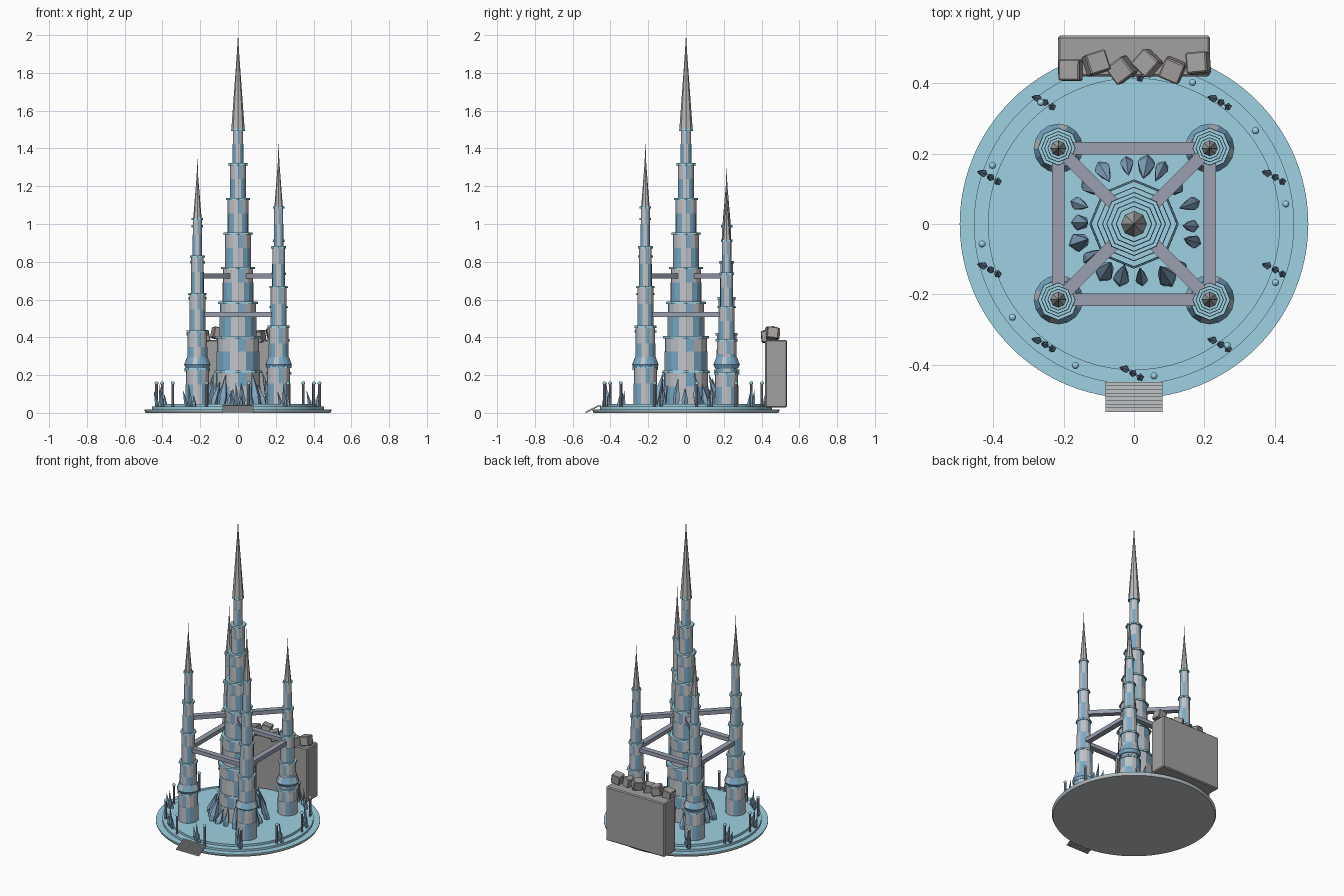
import bpy, bmesh, math, random
from mathutils import Vector, Matrix, Euler

random.seed(4)
cube = bpy.data.objects.get("Cube")
if cube:
    bpy.data.objects.remove(cube)


def material(name, rgb):
    m = bpy.data.materials.new(name)
    m.use_nodes = True
    m.diffuse_color = (*rgb, 1)
    m.node_tree.nodes["Principled BSDF"].inputs["Base Color"].default_value = (*rgb, 1)
    return m


TEAL = material("pale teal", (0.34, 0.64, 0.76))
STONE = material("light stone", (0.53, 0.55, 0.57))
GLASS = material("blue glass", (0.20, 0.41, 0.58))
CRYSTAL = material("crystal blue", (0.22, 0.37, 0.52))
BRIDGE = material("lavender grey", (0.32, 0.35, 0.43))
ROCK = material("warm rock", (0.37, 0.355, 0.345))
METAL = material("spire grey", (0.50, 0.50, 0.50))


def finish(name, bm, mats, smooth=False):
    bmesh.ops.recalc_face_normals(bm, faces=bm.faces)
    me = bpy.data.meshes.new(name)
    bm.to_mesh(me)
    bm.free()
    for m in mats:
        me.materials.append(m)
    ob = bpy.data.objects.new(name, me)
    bpy.context.collection.objects.link(ob)
    if smooth:
        bpy.ops.object.select_all(action='DESELECT')
        ob.select_set(True)
        bpy.context.view_layer.objects.active = ob
        bpy.ops.object.shade_smooth_by_angle(angle=math.radians(35))
    return ob


def drum(bm, x, y, z0, z1, r0, r1, sides, paint=lambda i: 0):
    """Prism or cone frustum; paint gives the material of each side, -1 the caps."""
    mat = Matrix.Translation((x, y, (z0 + z1) / 2))
    made = bmesh.ops.create_cone(bm, cap_ends=True, segments=sides, radius1=r0,
                                 radius2=r1, depth=z1 - z0, matrix=mat)
    for f in {f for v in made["verts"] for f in v.link_faces}:
        c = f.calc_center_median() - Vector((x, y, 0))
        if abs(f.normal.z) > 0.9:
            f.material_index = paint(-1)
        else:
            f.material_index = paint(int(math.atan2(c.y, c.x) % math.tau / math.tau * sides))


def box(bm, centre, size, rot=(0, 0, 0)):
    mat = Matrix.LocRotScale(Vector(centre), Euler(rot), Vector(size))
    bmesh.ops.create_cube(bm, size=1, matrix=mat)


def shard(bm, foot, tip, radius, sides=5):
    """Gem-like point: narrow foot, wide shoulder, sharp tip."""
    foot, tip = Vector(foot), Vector(tip)
    axis = tip - foot
    turn = axis.to_track_quat('Z', 'Y').to_matrix().to_4x4()
    for a, b, r0, r1 in ((0, 0.25, 0.75, 1), (0.25, 1, 1, 0)):
        mat = Matrix.Translation(foot + axis * (a + b) / 2) @ turn
        bmesh.ops.create_cone(bm, cap_ends=True, segments=sides, radius1=radius * r0,
                              radius2=radius * r1, depth=axis.length * (b - a), matrix=mat)


def polar(r, degrees, z):
    a = math.radians(degrees)
    return Vector((r * math.cos(a), r * math.sin(a), z))


def tower(name, x, y, floor, top, tip, radii, lip, spire_r, neck_at):
    """Stepped tower: striped tiers with octagonal teal ledges and a needle spire."""
    bm = bmesh.new()
    step = (top - floor) / len(radii)
    for k, r in enumerate(radii):
        z = floor + k * step
        drum(bm, x, y, z, z + step * 0.55, r, r, 16, lambda i: 1 if i % 4 in (1, 2) else 0)
        drum(bm, x, y, z + step * 0.55, z + step - 0.012, r * 0.98, r * 0.98, 16,
             lambda i: 1 if i % 4 == 0 else 0)
        drum(bm, x, y, z + step - 0.012, z + step, r + lip, r + lip * 0.8, 8, lambda i: 2)
    finish(name + "_shaft", bm, [STONE, GLASS, TEAL])
    bm = bmesh.new()
    neck = top + (tip - top) * neck_at
    drum(bm, x, y, top, neck, spire_r, spire_r * 0.18, 8)
    drum(bm, x, y, neck, tip, spire_r * 0.18, 0.0005, 8)
    finish(name + "_spire", bm, [METAL])


# Stepped round platform
bm = bmesh.new()
drum(bm, 0, 0, 0, 0.013, 0.488, 0.495, 96)
finish("platform_underside", bm, [STONE], True)
bm = bmesh.new()
for z0, z1, r in ((0.013, 0.019, 0.495), (0.019, 0.033, 0.455), (0.033, 0.047, 0.415)):
    drum(bm, 0, 0, z0, z1, r, r, 96)
finish("platform_steps", bm, [TEAL], True)

# Central tower
tower("central_tower", 0, 0, 0.04, 1.505, 2.0,
      [0.118, 0.114, 0.097, 0.082, 0.07, 0.056, 0.043, 0.028], 0.009, 0.035, 0.8)

# Four corner towers with a flared, panelled collar
C = 0.215
for name, sx, sy, tip in (("front_left", 1, -1, 1.43), ("front_right", -1, -1, 1.35),
                          ("back_right", -1, 1, 1.30), ("back_left", 1, 1, 1.20)):
    x, y = sx * C, sy * C
    tower(name + "_tower", x, y, 0.04, tip * 0.765, tip,
          [0.062, 0.053, 0.043, 0.034, 0.025], 0.006, 0.022, 0.7)
    bm = bmesh.new()
    drum(bm, x, y, 0.235, 0.255, 0.06, 0.07, 16)
    drum(bm, x, y, 0.255, 0.295, 0.07, 0.055, 16, lambda i: 1 if i % 4 == 3 else 0)
    finish(name + "_collar", bm, [GLASS, STONE])

# Perimeter bridges and upper diagonal bridges
bm = bmesh.new()
for k in range(4):
    spin = k * math.pi / 2
    mid = Matrix.Rotation(spin, 3, 'Z') @ Vector((C, 0, 0.52))
    box(bm, mid, (0.036, 2 * C - 0.07, 0.026), (0, 0, spin))
finish("outer_bridges", bm, [BRIDGE])
bm = bmesh.new()
for k in range(4):
    box(bm, polar(0.18, 45 + 90 * k, 0.725), (0.23, 0.036, 0.026),
        (0, 0, math.radians(45 + 90 * k)))
finish("inner_bridges", bm, [BRIDGE])

# Crystals leaning on the central tower
bm = bmesh.new()
for k in range(18):
    a = k * 20 + random.uniform(-4, 4)
    h = random.uniform(0.12, 0.23)
    r = random.uniform(0.16, 0.19)
    shard(bm, polar(r, a, 0.04), polar(r - random.uniform(0.03, 0.055), a, h),
          random.uniform(0.018, 0.028))
finish("tower_crystals", bm, [CRYSTAL])

# Small crystal clusters around the rim
bm = bmesh.new()
for k in range(10):
    mid = polar(0.425, 18 + 36 * k, 0.03)
    for dx, dy, h in ((-0.02, 0.012, 0.09), (0, 0, 0.13), (0.018, -0.012, 0.07)):
        foot = mid + Vector((dx, dy, 0))
        shard(bm, foot, foot + Vector((dx * 0.5 - 0.012, 0.006, h)), 0.011)
finish("rim_crystals", bm, [CRYSTAL])

# Lamp posts around the rim
bm, lamps = bmesh.new(), bmesh.new()
for k in range(12):
    p = polar(0.435, 7.5 + 30 * k, 0)
    drum(bm, p.x, p.y, 0.03, 0.155, 0.007, 0.007, 8)
    bmesh.ops.create_uvsphere(lamps, u_segments=12, v_segments=8, radius=0.01,
                              matrix=Matrix.Translation((p.x, p.y, 0.157)))
finish("lamp_posts", bm, [BRIDGE], True)
finish("lamps", lamps, [TEAL], True)

# Rock wall with loose boulders along its front top edge
bm = bmesh.new()
box(bm, (0, 0.477, 0.207), (0.432, 0.116, 0.357))
bmesh.ops.bevel(bm, geom=bm.edges[:], offset=0.006, segments=1, affect='EDGES')
finish("rock_wall", bm, [ROCK])
bm = bmesh.new()
for k, spin in enumerate((0, 0.3, 0.65, 0.85, -0.4, 0.1)):
    rot = (random.uniform(-0.25, 0.25), random.uniform(-0.25, 0.25), spin)
    box(bm, (-0.18 + 0.0725 * k, 0.437 + 0.02 * (k % 2), 0.405 + 0.016 * (k % 2)),
        (0.06, 0.06, 0.06), rot)
bmesh.ops.bevel(bm, geom=bm.edges[:], offset=0.004, segments=1, affect='EDGES')
finish("boulders", bm, [ROCK])

# Front steps
bm = bmesh.new()
for k in range(8):
    box(bm, (0, -0.528 + 0.0105 * k, 0.004 + 0.005 * k), (0.163, 0.0106, 0.008))
finish("front_steps", bm, [STONE])
